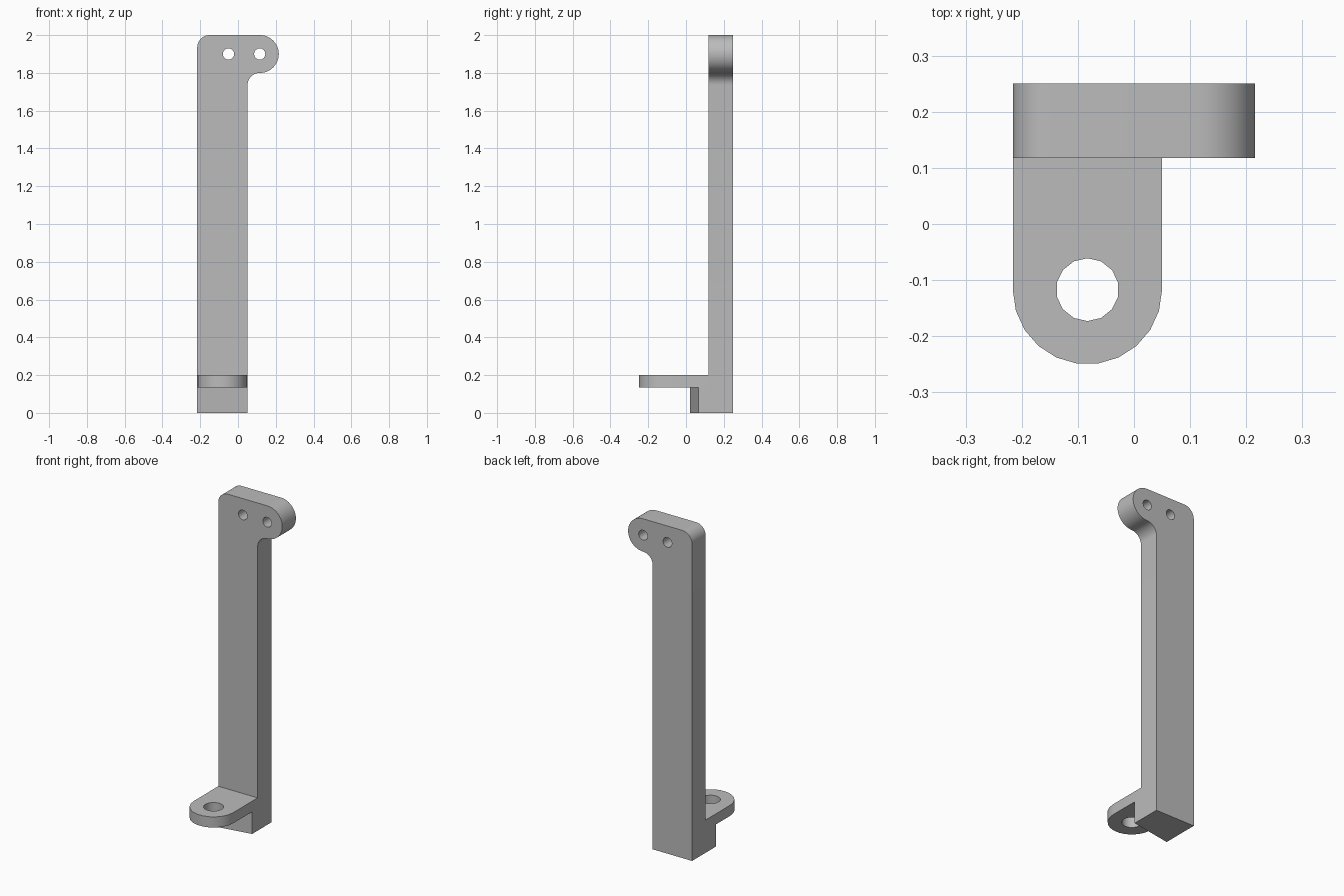
import bpy, bmesh
from math import radians, sin, cos
from mathutils import Matrix

cube = bpy.data.objects.get("Cube")
if cube:
    bpy.data.objects.remove(cube, do_unlink=True)

grey = bpy.data.materials.new("plain_grey")
grey.use_nodes = True
grey.diffuse_color = (0.5, 0.5, 0.5, 1)
for node in grey.node_tree.nodes:
    if node.type == 'BSDF_PRINCIPLED':
        node.inputs["Base Color"].default_value = (0.5, 0.5, 0.5, 1)


def arc(cx, cy, r, start, end, n):
    """Points on an arc, angles in degrees, both ends included."""
    angles = [radians(start + (end - start) * i / n) for i in range(n + 1)]
    return [(cx + r * cos(a), cy + r * sin(a)) for a in angles]


def circle(cx, cy, r, n, start=0):
    return arc(cx, cy, r, start, start + 360, n)[:-1]


def plate(name, loops, low, high, upright=False):
    """Extrude an outline with holes, along z, or along y if upright."""
    curve = bpy.data.curves.new(name + "_outline", 'CURVE')
    curve.dimensions = '2D'
    curve.fill_mode = 'BOTH'
    curve.extrude = (high - low) / 2
    for loop in loops:
        spline = curve.splines.new('POLY')
        spline.points.add(len(loop) - 1)
        for point, (x, y) in zip(spline.points, loop):
            point.co = (x, y, 0, 1)
        spline.use_cyclic_u = True
    helper = bpy.data.objects.new(name + "_outline", curve)
    bpy.context.collection.objects.link(helper)
    graph = bpy.context.evaluated_depsgraph_get()
    mesh = bpy.data.meshes.new_from_object(helper.evaluated_get(graph))
    bpy.data.objects.remove(helper, do_unlink=True)

    middle = (low + high) / 2
    if upright:
        place = Matrix.Translation((0, middle, 0)) @ Matrix.Rotation(radians(90), 4, 'X')
    else:
        place = Matrix.Translation((0, 0, middle))
    bm = bmesh.new()
    bm.from_mesh(mesh)
    bmesh.ops.remove_doubles(bm, verts=bm.verts, dist=1e-5)
    bmesh.ops.transform(bm, matrix=place, verts=bm.verts)
    bmesh.ops.recalc_face_normals(bm, faces=bm.faces)
    bm.to_mesh(mesh)
    bm.free()
    mesh.name = name
    mesh.shade_smooth()
    mesh.set_sharp_from_angle(angle=radians(30))
    mesh.materials.clear()
    mesh.materials.append(grey)
    obj = bpy.data.objects.new(name, mesh)
    bpy.context.collection.objects.link(obj)
    return obj


LEFT, RIGHT = -0.216, 0.05      # sides of the post
FRONT, BACK = 0.118, 0.25       # faces of the post
TAB_LOW, TAB_HIGH = 0.135, 0.2
MID = (LEFT + RIGHT) / 2
HALF = (RIGHT - LEFT) / 2

# Post with a rounded side arm and two bolt holes
post = [(LEFT, 0), (RIGHT, 0)]
post += arc(RIGHT + 0.066, 1.734, 0.066, 180, 90, 10)
post += arc(0.116, 1.9, 0.1, -90, 90, 24)[1:]
post += arc(LEFT + 0.066, 1.934, 0.066, 90, 180, 10)
holes = [circle(x, 1.9, 0.03, 16) for x in (-0.05, 0.115)]
plate("post", [post] + holes, FRONT, BACK, upright=True)

# Mounting tab with a round end and a screw hole
tab = [(RIGHT, FRONT), (LEFT, FRONT)] + arc(MID, -0.117, HALF, 180, 360, 11)
plate("mounting_tab", [tab, circle(MID, -0.117, 0.056, 14, 90)], TAB_LOW, TAB_HIGH)

# Foot block below the tab, with a slanted front
foot = [(LEFT, 0.02), (RIGHT, 0.065), (RIGHT, FRONT), (LEFT, FRONT)]
plate("foot_block", [foot], 0, TAB_LOW)
